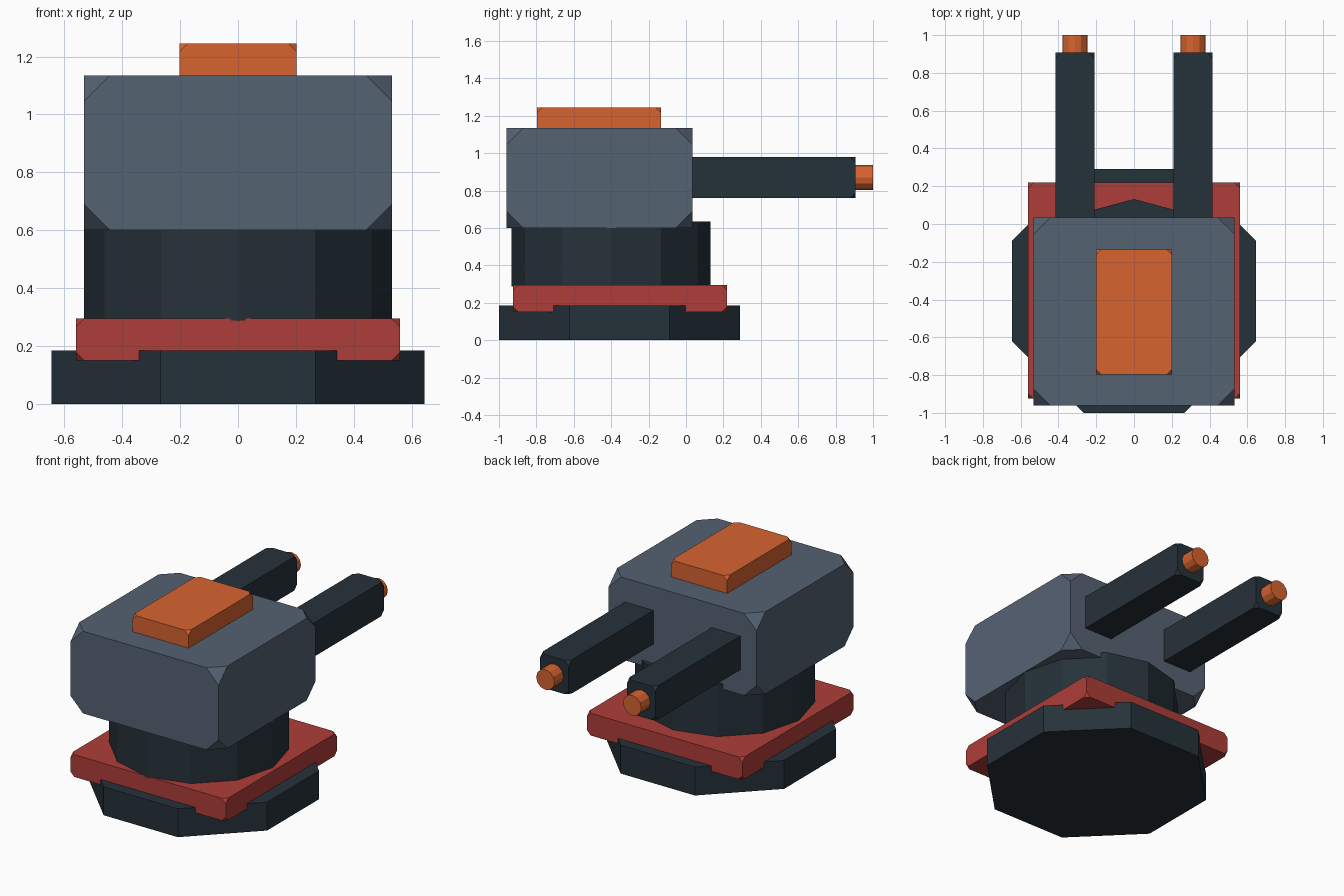
import bpy, bmesh, math
from mathutils import Matrix

cube = bpy.data.objects.get("Cube")
if cube:
    bpy.data.objects.remove(cube, do_unlink=True)


def material(name, colour):
    mat = bpy.data.materials.new(name)
    mat.use_nodes = True
    rgba = (*colour, 1)
    mat.diffuse_color = rgba
    mat.node_tree.nodes["Principled BSDF"].inputs["Base Color"].default_value = rgba
    return mat


slate = material("slate_grey", (0.091, 0.122, 0.171))
dark = material("dark_blue_grey", (0.0185, 0.031, 0.041))
red = material("brick_red", (0.42, 0.047, 0.04))
orange = material("burnt_orange", (0.68, 0.127, 0.03))


def finish(name, bm, mat):
    mesh = bpy.data.meshes.new(name)
    bm.to_mesh(mesh)
    bm.free()
    mesh.materials.append(mat)
    obj = bpy.data.objects.new(name, mesh)
    bpy.context.collection.objects.link(obj)
    return obj


def clipped_box(name, low, high, cut, mat):
    """Box whose eight corners are sliced off, leaving the edges sharp."""
    bm = bmesh.new()
    bmesh.ops.create_cube(bm, size=1)
    for v in bm.verts:
        v.co = [h if c > 0 else l for c, l, h in zip(v.co, low, high)]
    # Converts distance along each edge to bevel offset
    bmesh.ops.bevel(bm, geom=bm.verts[:], offset=cut * math.sqrt(2 / 3),
                    offset_type='OFFSET', segments=1, affect='VERTICES')
    return finish(name, bm, mat)


def prism(name, sides, radius, length, centre, mat, turn=0.0, along_y=False):
    """Faceted cylinder, upright or lying along y."""
    bm = bmesh.new()
    matrix = Matrix.Translation(centre)
    if along_y:
        matrix = matrix @ Matrix.Rotation(math.pi / 2, 4, 'X')
    matrix = matrix @ Matrix.Rotation(turn, 4, 'Z')
    bmesh.ops.create_cone(bm, cap_ends=True, segments=sides, radius1=radius,
                          radius2=radius, depth=length, matrix=matrix)
    return finish(name, bm, mat)


# Octagonal foot, flat sides facing the axes
prism("base", 8, 0.645 / math.cos(math.pi / 8), 0.185, (0, -0.355, 0.0925),
      dark, turn=math.pi / 8)

# Square plate and twelve-sided neck
clipped_box("base_plate", (-0.56, -0.925, 0.15), (0.56, 0.22, 0.295), 0.035, red)
prism("neck", 12, 0.532, 0.347, (0, -0.4, 0.4615), dark)

# Turret body with roof hatch
clipped_box("turret_body", (-0.533, -0.96, 0.6), (0.533, 0.035, 1.135), 0.11, slate)
clipped_box("roof_hatch", (-0.202, -0.797, 1.08), (0.202, -0.135, 1.245), 0.035, orange)

# Twin barrels with round muzzles
for side, x in (("left", 0.3125), ("right", -0.3125)):
    clipped_box(side + "_barrel", (x - 0.103, -0.1, 0.76), (x + 0.103, 0.907, 0.98),
                0.036, dark)
    prism(side + "_muzzle", 12, 0.066, 0.15, (x, 0.925, 0.87), orange, along_y=True)
